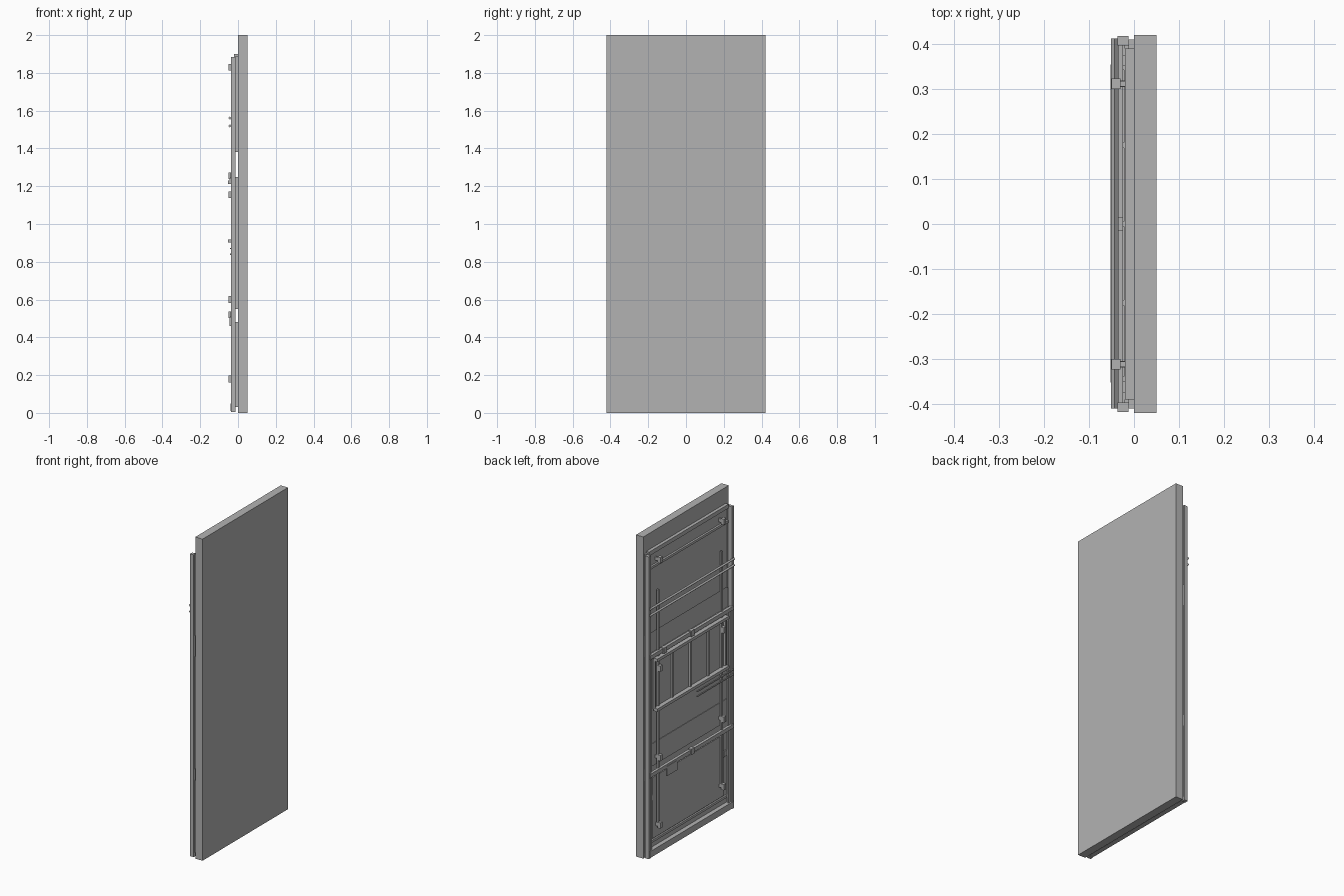
import bpy
from math import radians

cube = bpy.data.objects.get("Cube")
if cube:
    bpy.data.objects.remove(cube, do_unlink=True)

grey = bpy.data.materials.new("plain grey")
grey.use_nodes = True
colour = (0.45, 0.45, 0.45, 1)
grey.diffuse_color = colour
grey.node_tree.nodes["Principled BSDF"].inputs["Base Color"].default_value = colour


def box(name, x, y, z, turn=0):
    """Box spanning the given (low, high) ranges, turned about its y axis."""
    bpy.ops.mesh.primitive_cube_add(size=1, location=[sum(r) / 2 for r in (x, y, z)])
    part = bpy.context.object
    part.name = name
    part.scale = [r[1] - r[0] for r in (x, y, z)]
    bpy.ops.object.transform_apply(location=False, rotation=False, scale=True)
    part.rotation_euler.y = radians(turn)
    part.data.materials.append(grey)
    return part


def rod(name, x, y, z, size, turn=0):
    """Square horizontal rod along y, centred on x and z."""
    h = size / 2
    return box(name, (x - h, x + h), y, (z - h, z + h), turn)


# Main door slab
box("door_slab", (0, 0.05), (-0.42, 0.42), (0, 2))

# Backing sheets with open gaps between them
for name, low, high in (("lower", 0.03, 0.48), ("middle", 0.55, 1.25), ("upper", 1.38, 1.89)):
    box(name + "_backing_sheet", (-0.008, 0), (-0.39, 0.39), (low, high))
    for side in (-1, 1):
        edge = sorted((side * 0.39, side * 0.41))
        box(name + "_edge_spacer", (-0.012, 0), edge, (low, high))
box("middle_lower_sheet", (-0.011, -0.008), (-0.39, 0.39), (0.55, 0.69))
box("lower_raised_sheet", (-0.013, -0.008), (-0.35, 0.35), (0.1, 0.48))

# Outer frame
for side, word in ((1, "left"), (-1, "right")):
    box(word + "_stile", (-0.037, -0.012), sorted((side * 0.397, side * 0.418)), (0.005, 1.885))
    box(word + "_inner_strip", (-0.03, -0.02), sorted((side * 0.375, side * 0.397)), (0.03, 1.25))
    box(word + "_latch_plate", (-0.016, -0.008), sorted((side * 0.35, side * 0.385)), (0.34, 0.375))
box("top_rail", (-0.02, 0), (-0.39, 0.39), (1.875, 1.9))
box("upper_cross_strip", (-0.02, -0.008), (-0.39, 0.39), (1.785, 1.8))
box("bottom_rail", (-0.04, -0.012), (-0.41, 0.41), (0.01, 0.05))
box("bottom_inner_strip", (-0.018, -0.008), (-0.39, 0.39), (0.08, 0.095))

# Vertical rods and the brackets that carry them
for y in (0.312, -0.312):
    box("vertical_rod", (-0.032, -0.02), (y - 0.007, y + 0.007), (0.18, 1.64))
    for z in (0.18, 0.6, 1.155, 1.83):
        box("rod_bracket", (-0.05, -0.03), (y - 0.012, y + 0.012), (z - 0.018, z + 0.018))
        box("bracket_foot", (-0.03, -0.008), (y - 0.006, y + 0.006), (z - 0.01, z + 0.01))

# Twin diamond rods
for z in (1.52, 1.56):
    rod("diamond_rod", -0.043, (-0.41, 0.413), z, 0.012, 45)

# Cross bars with centre clips
for name, z in (("upper", 1.255), ("lower", 0.52)):
    box(name + "_cross_bar", (-0.043, -0.025), (-0.41, 0.41), (z - 0.012, z + 0.012))
    box(name + "_centre_clip", (-0.049, -0.025), (-0.015, 0.015), (z - 0.018, z + 0.018))
box("upper_side_clip", (-0.048, -0.025), (0.255, 0.285), (1.235, 1.27))
box("lower_side_plate", (-0.045, -0.038), (0.15, 0.25), (0.46, 0.52))

# Divided tray frame
for z in (0.91, 1.22):
    box("tray_rail", (-0.052, -0.025), (-0.352, 0.355), (z - 0.009, z + 0.009))
for y in (-0.345, -0.175, 0, 0.175, 0.348):
    box("tray_divider", (-0.034, -0.02), (y - 0.006, y + 0.006), (0.91, 1.22))
box("tray_back", (-0.022, -0.018), (-0.35, 0.35), (0.91, 1.22))

# Short thin rods on the right half
for z in (0.84, 0.87):
    rod("short_rod", -0.04, (-0.41, -0.05), z, 0.007)
